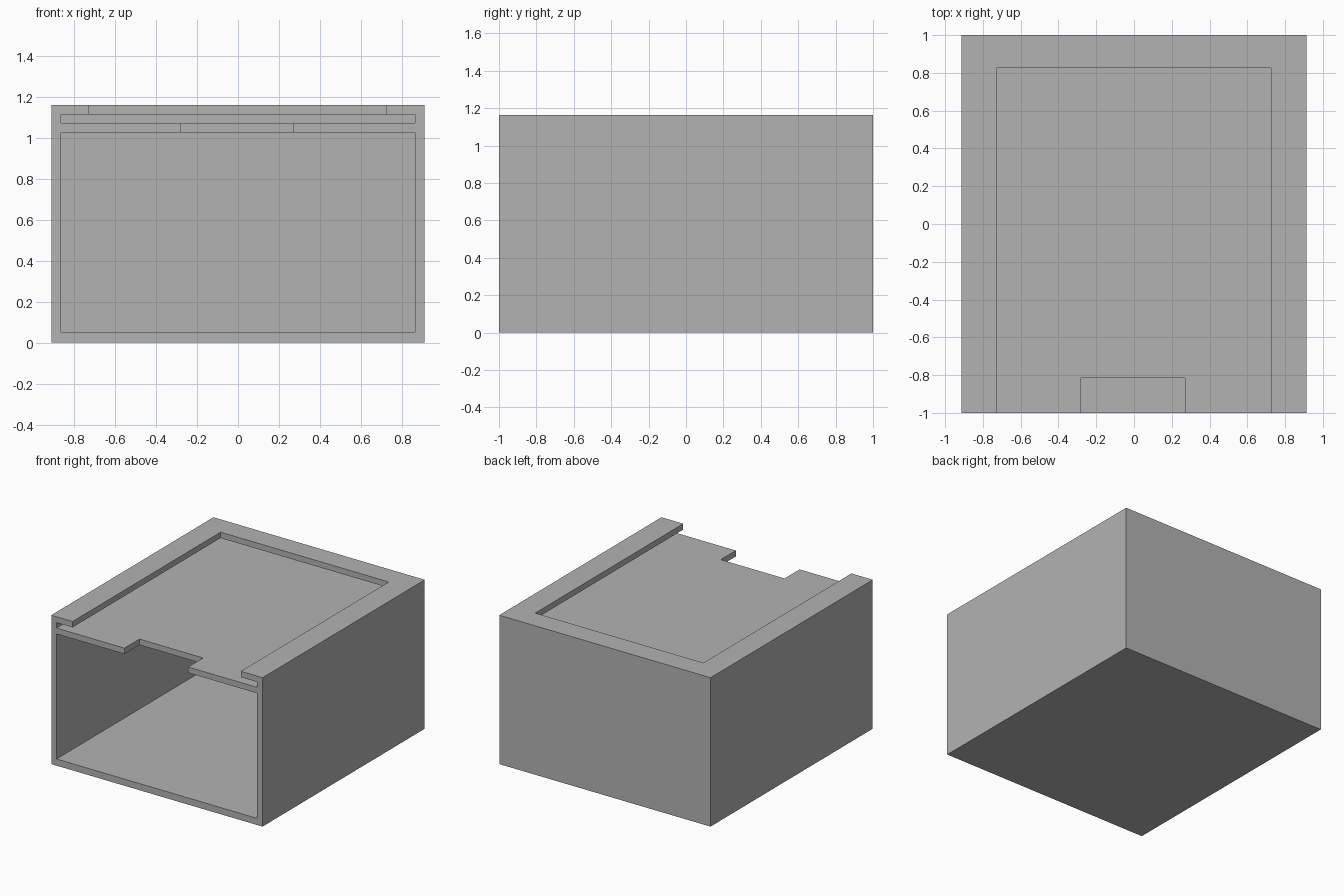
import bpy

# Remove the default cube
cube = bpy.data.objects.get("Cube")
if cube:
    bpy.data.objects.remove(cube, do_unlink=True)

# Single grey material
grey = bpy.data.materials.new("plain grey")
grey.use_nodes = True
colour = (0.45, 0.45, 0.45, 1)
grey.diffuse_color = colour
grey.node_tree.nodes["Principled BSDF"].inputs["Base Color"].default_value = colour


def block(name, x, y, z):
    """Box spanning the given (low, high) ranges."""
    spans = (x, y, z)
    bpy.ops.mesh.primitive_cube_add(size=1, location=[(a + b) / 2 for a, b in spans])
    obj = bpy.context.object
    obj.name = obj.data.name = name
    obj.scale = [b - a for a, b in spans]
    bpy.ops.object.transform_apply(location=True, rotation=False, scale=True)
    obj.data.materials.append(grey)
    return obj


HALF_W, TOP = 0.912, 1.162
INNER = 0.866            # half width between the side walls
BACK = 0.955             # inner face of the back wall
FRONT = -1.1             # cutters run out past the open front

# Outer shell
shell = block("open_case", (-HALF_W, HALF_W), (-1, 1), (0, TOP))

# Hollows: main bay, lid slot, top window, finger notch in the shelf
cutters = [
    block("main_bay_cutter", (-INNER, INNER), (FRONT, BACK), (0.052, 1.028)),
    block("lid_slot_cutter", (-INNER, INNER), (FRONT, BACK), (1.074, 1.116)),
    block("top_window_cutter", (-0.728, 0.724), (FRONT, 0.825), (1.095, TOP + 0.1)),
    block("finger_notch_cutter", (-0.28, 0.27), (FRONT, -0.815), (1.0, 1.09)),
]
for cutter in cutters:
    cutter.hide_render = True
    mod = shell.modifiers.new(cutter.name, "BOOLEAN")
    mod.operation = "DIFFERENCE"
    mod.solver = "EXACT"
    mod.object = cutter

# Bake the cuts, then drop the cutters
bpy.ops.object.select_all(action="DESELECT")
shell.select_set(True)
bpy.context.view_layer.objects.active = shell
for mod in list(shell.modifiers):
    bpy.ops.object.modifier_apply(modifier=mod.name)
for cutter in cutters:
    bpy.data.objects.remove(cutter, do_unlink=True)
